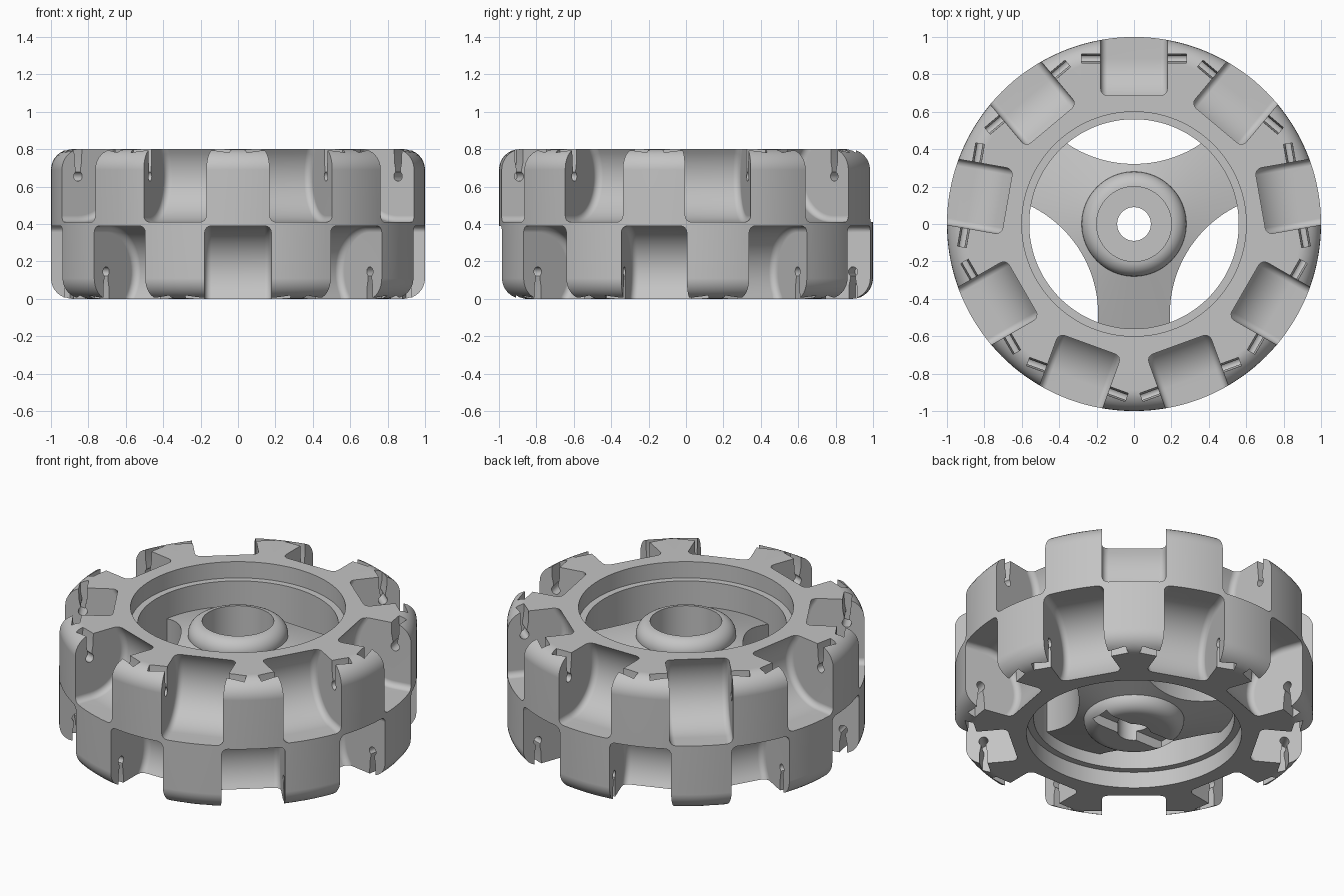
import bpy, bmesh
from math import radians, cos, sin, pi
from mathutils import Matrix, Vector

if "Cube" in bpy.data.objects:
    bpy.data.objects.remove(bpy.data.objects["Cube"], do_unlink=True)

HEIGHT = 0.8
COUNT = 9            # roller pockets per side
R, Z = 0.885, 0.655  # roller pin position

grey = bpy.data.materials.new("grey_plastic")
grey.use_nodes = True
colour = (0.55, 0.55, 0.55, 1)
grey.diffuse_color = colour
grey.node_tree.nodes["Principled BSDF"].inputs["Base Color"].default_value = colour


def arc(cx, cy, r, start, end, steps):
    """Points on an arc, angles in degrees."""
    angles = [radians(start + (end - start) * i / steps) for i in range(steps + 1)]
    return [(cx + r * cos(a), cy + r * sin(a)) for a in angles]


def to_object(name, bm):
    bmesh.ops.recalc_face_normals(bm, faces=bm.faces[:])
    mesh = bpy.data.meshes.new(name)
    bm.to_mesh(mesh)
    bm.free()
    obj = bpy.data.objects.new(name, mesh)
    bpy.context.scene.collection.objects.link(obj)
    mesh.materials.append(grey)
    return obj


def revolve(name, profile, segments):
    """Turn a closed (radius, z) profile about the z axis."""
    bm = bmesh.new()
    verts = [bm.verts.new((r, 0, z)) for r, z in profile]
    edges = [bm.edges.new((v, verts[i - 1])) for i, v in enumerate(verts)]
    bmesh.ops.spin(bm, geom=verts + edges, axis=(0, 0, 1), cent=(0, 0, 0),
                   angle=2 * pi, steps=segments, use_duplicate=False)
    bmesh.ops.remove_doubles(bm, verts=bm.verts[:], dist=0.0001)
    return to_object(name, bm)


def extrude_profile(profile, half_width, bevel=0):
    """Solid from a (y, z) profile, extruded along x, with rounded cap edges."""
    bm = bmesh.new()
    face = bm.faces.new([bm.verts.new((-half_width, y, z)) for y, z in profile])
    new = bmesh.ops.extrude_face_region(bm, geom=[face])["geom"]
    bmesh.ops.translate(bm, vec=(2 * half_width, 0, 0),
                        verts=[v for v in new if isinstance(v, bmesh.types.BMVert)])
    bmesh.ops.holes_fill(bm, edges=bm.edges[:], sides=0)
    bmesh.ops.recalc_face_normals(bm, faces=bm.faces[:])
    if bevel:
        rim = [e for e in bm.edges if e.verts[0].co.x * e.verts[1].co.x > 0]
        bmesh.ops.bevel(bm, geom=rim, offset=bevel, segments=4, profile=0.5,
                        affect='EDGES', clamp_overlap=True)
    mesh = bpy.data.meshes.new("piece")
    bm.to_mesh(mesh)
    bm.free()
    return mesh


def ring_of_cutters(name, piece):
    """Repeat a cutter round the top, and half a step on round the bottom."""
    bm = bmesh.new()
    flip = Matrix.Translation((0, 0, HEIGHT)) @ Matrix.Scale(-1, 4, Vector((0, 0, 1)))
    for base, side in ((0, Matrix.Identity(4)), (180, flip)):
        for k in range(COUNT):
            start = len(bm.verts)
            bm.from_mesh(piece)
            bm.verts.ensure_lookup_table()
            turn = Matrix.Rotation(radians(base + k * 360 / COUNT), 4, 'Z')
            bmesh.ops.transform(bm, matrix=turn @ side, verts=bm.verts[start:])
    bpy.data.meshes.remove(piece)
    return to_object(name, bm)


def cylinder(name, radius, z0, z1, x, y, segments):
    bm = bmesh.new()
    bmesh.ops.create_cone(bm, cap_ends=True, segments=segments, radius1=radius,
                          radius2=radius, depth=z1 - z0,
                          matrix=Matrix.Translation((x, y, (z0 + z1) / 2)))
    return to_object(name, bm)


def cut(obj, cutters):
    """Subtract the cutters, bake the result and remove them."""
    for cutter in cutters:
        cutter.hide_render = True
        mod = obj.modifiers.new("cut", 'BOOLEAN')
        mod.operation = 'DIFFERENCE'
        mod.solver = 'EXACT'
        mod.object = cutter
    graph = bpy.context.evaluated_depsgraph_get()
    baked = bpy.data.meshes.new_from_object(obj.evaluated_get(graph))
    obj.modifiers.clear()
    obj.data = baked
    for cutter in cutters:
        bpy.data.objects.remove(cutter, do_unlink=True)


# Rim: rounded outside, stepped bore
rim_profile = ([(0.6, 0)] + arc(0.89, 0.11, 0.11, -90, 0, 8)
               + arc(0.89, HEIGHT - 0.11, 0.11, 0, 90, 8)
               + [(0.6, HEIGHT), (0.6, 0.7), (0.56, 0.7), (0.56, 0.1), (0.6, 0.1)])
rim = revolve("wheel_rim", rim_profile, 144)

# Roller pockets: round hollows about the pin, open outwards and to the face
hollow = arc(R, Z, 0.245, 143.7, 270, 20)
pocket = [(hollow[0][0], 0.9)] + hollow + [(1.15, hollow[-1][1]), (1.15, 0.9)]
pockets = ring_of_cutters("pocket_cutter", extrude_profile(pocket, 0.178, 0.035))

# Keyhole slots that hold the roller pins
keyhole = ([(R + 0.025, 0.85), (R + 0.022, 0.73), (R + 0.014, 0.69)]
           + arc(R, Z, 0.026, 57, -237, 16)
           + [(R - 0.014, 0.69), (R - 0.022, 0.73), (R - 0.025, 0.85)])
slots = ring_of_cutters("pin_slot_cutter", extrude_profile(keyhole, 0.28))
cut(rim, [pockets, slots])

# Three spokes, thinning towards the rim, left between round windows
spokes = revolve("spokes", [(0.24, 0.08), (0.575, 0.18), (0.575, 0.54), (0.24, 0.64)], 144)
cut(spokes, [cylinder("window_cutter", 0.644, 0, HEIGHT,
                      0.965 * cos(radians(a)), 0.965 * sin(radians(a)), 144)
             for a in (90, 210, 330)])

# Hub: deep top bore, closed bottom with axle hole
LOW, HIGH, F = 0.012, 0.715, 0.08
hub_profile = ([(0.09, LOW)] + arc(0.28 - F, LOW + F, F, -90, 0, 8)
               + arc(0.28 - F, HIGH - F, F, 0, 90, 8) + [(0.2, 0.3), (0.09, 0.3)])
hub = revolve("hub", hub_profile, 96)

# Drive slot across the underside of the hub
bm = bmesh.new()
bmesh.ops.create_cube(bm, size=1, matrix=Matrix.Translation((0, 0, LOW))
                      @ Matrix.Diagonal((0.5, 0.12, 0.12, 1)))
cut(hub, [to_object("drive_slot_cutter", bm)])

# Smooth curved walls, keep the crisp edges
for obj in (rim, spokes, hub):
    bpy.ops.object.select_all(action='DESELECT')
    obj.select_set(True)
    bpy.context.view_layer.objects.active = obj
    bpy.ops.object.shade_smooth_by_angle(angle=radians(30))
    normals = obj.modifiers.new("even_shading", 'WEIGHTED_NORMAL')
    normals.keep_sharp = True
